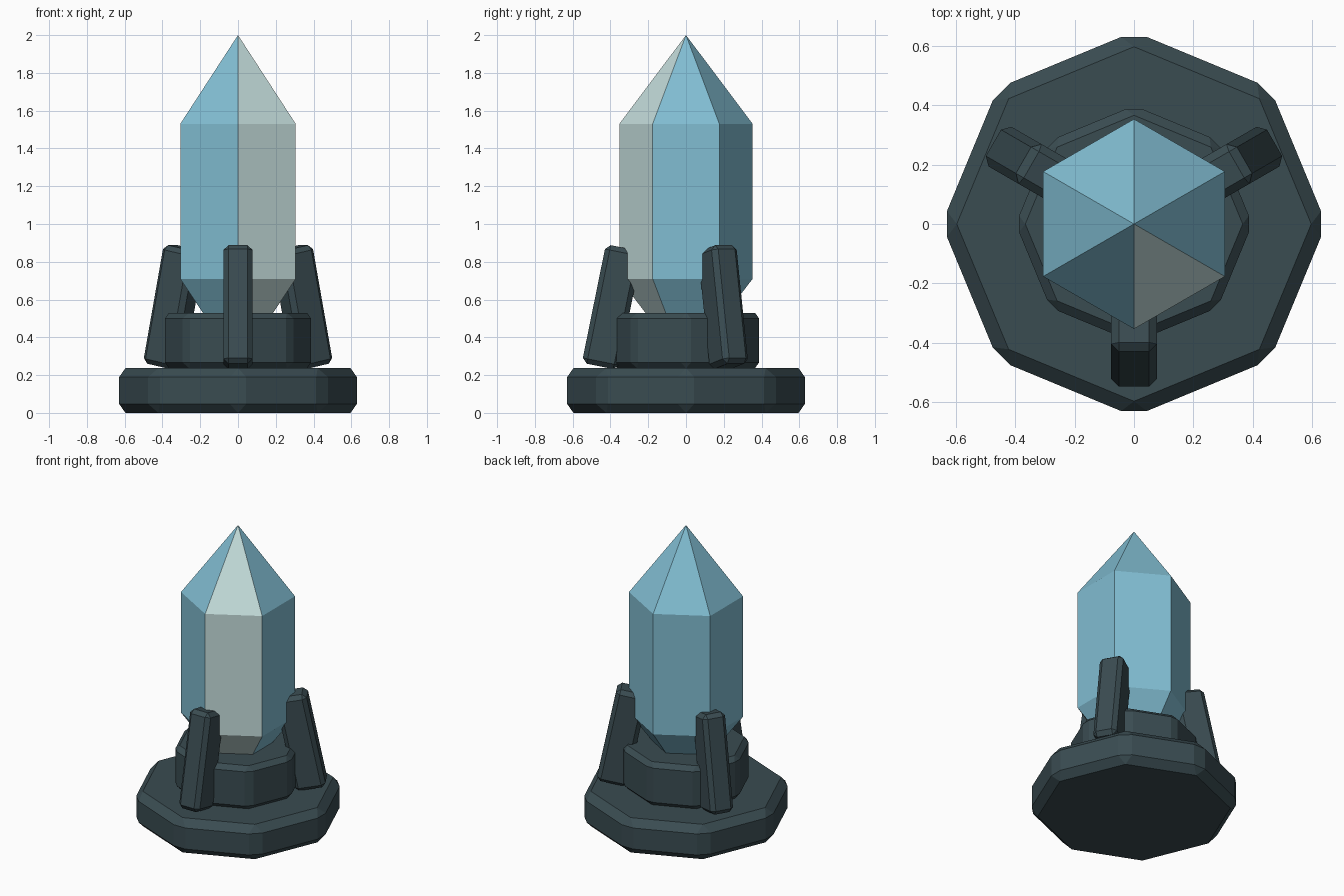
import bpy, bmesh
from math import radians, pi, sin, cos, atan2
from mathutils import Matrix

cube = bpy.data.objects.get("Cube")
if cube:
    bpy.data.objects.remove(cube, do_unlink=True)


def material(name, rgb):
    m = bpy.data.materials.new(name)
    m.use_nodes = True
    m.diffuse_color = (*rgb, 1)
    m.node_tree.nodes["Principled BSDF"].inputs["Base Color"].default_value = (*rgb, 1)
    return m


slate = material("dark slate", (0.042, 0.072, 0.083))
blue = material("crystal blue", (0.22, 0.51, 0.645))
pale = material("pale crystal", (0.56, 0.73, 0.72))


def finish(bm, name, *mats):
    bmesh.ops.recalc_face_normals(bm, faces=bm.faces)
    mesh = bpy.data.meshes.new(name)
    for m in mats:
        mesh.materials.append(m)
    bm.to_mesh(mesh)
    bm.free()
    obj = bpy.data.objects.new(name, mesh)
    bpy.context.collection.objects.link(obj)
    return obj


def chamfer(obj, width):
    mod = obj.modifiers.new("chamfer", "BEVEL")
    mod.width = width
    mod.segments = 1
    mod.limit_method = "ANGLE"
    mod.angle_limit = radians(30)


def prism(name, radius, z0, z1, width):
    """Eight-sided chamfered disc with corners on the axes."""
    bm = bmesh.new()
    ring = [bm.verts.new((radius * cos(i * pi / 4), radius * sin(i * pi / 4), z0)) for i in range(8)]
    base = bm.faces.new(ring)
    top = bmesh.ops.extrude_face_region(bm, geom=[base])["geom"]
    bmesh.ops.translate(bm, vec=(0, 0, z1 - z0),
                        verts=[g for g in top if isinstance(g, bmesh.types.BMVert)])
    chamfer(finish(bm, name, slate), width)


# Stepped plinth
prism("base_plate", 0.647, 0.0, 0.237, 0.047)
prism("socket_collar", 0.398, 0.237, 0.53, 0.03)

# Three prongs leaning in against the crystal
for name, angle in (("front_prong", 0), ("left_prong", 120), ("right_prong", 240)):
    bm = bmesh.new()
    bmesh.ops.create_cube(bm, size=1, matrix=Matrix.Diagonal((0.154, 0.195, 0.64, 1)))
    prong = finish(bm, name, slate)
    prong.matrix_world = (Matrix.Rotation(radians(angle), 4, "Z")
                          @ Matrix.Translation((0, -0.392, 0.56))
                          @ Matrix.Rotation(-0.2, 4, "X"))
    chamfer(prong, 0.026)

# Six-sided crystal: lower point, two rings, upper point
bm = bmesh.new()
rings = [[bm.verts.new((0.353 * sin(i * pi / 3), 0.353 * cos(i * pi / 3), z)) for i in range(6)]
         for z in (0.71, 1.53)]
bottom, tip = bm.verts.new((0, 0, 0.25)), bm.verts.new((0, 0, 2))
low, high = rings
for i in range(6):
    j = (i + 1) % 6
    bm.faces.new((low[i], low[j], high[j], high[i]))
    bm.faces.new((low[i], low[j], bottom))
    bm.faces.new((high[i], high[j], tip))
# One column of facets, toward the front left, is pale
for f in bm.faces:
    c = f.calc_center_median()
    f.material_index = int(abs(atan2(c.y, c.x) + pi / 3) < 0.1)
finish(bm, "crystal", blue, pale)
